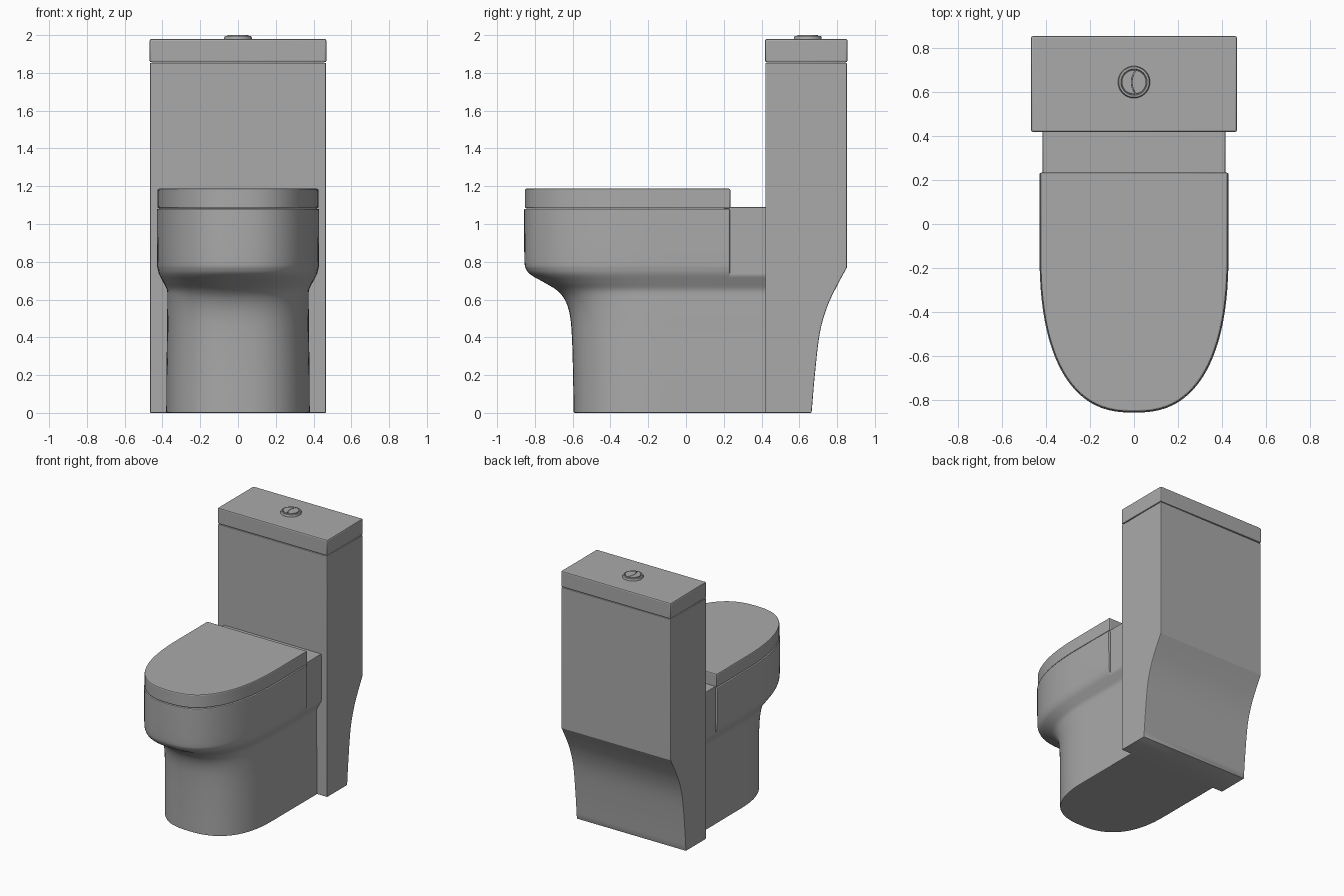
import bpy, bmesh, math
from mathutils import Vector

if "Cube" in bpy.data.objects:
    bpy.data.objects.remove(bpy.data.objects["Cube"])

ceramic = bpy.data.materials.new("grey ceramic")
ceramic.diffuse_color = (0.4, 0.4, 0.4, 1)
ceramic.use_nodes = True
ceramic.node_tree.nodes["Principled BSDF"].inputs["Base Color"].default_value = ceramic.diffuse_color


def loft(name, rings, bevel=0.0, sharp=22):
    """Skin a list of equal-length closed rings, cap the ends, bevel hard edges."""
    bm = bmesh.new()
    vs = [[bm.verts.new(p) for p in r] for r in rings]
    n = len(vs[0])
    for a, b in zip(vs, vs[1:]):
        for i in range(n):
            j = (i + 1) % n
            bm.faces.new((a[i], a[j], b[j], b[i]))
    bm.faces.new(vs[0][::-1])
    bm.faces.new(vs[-1])
    bmesh.ops.recalc_face_normals(bm, faces=bm.faces[:])
    if bevel:
        hard = [e for e in bm.edges if e.calc_face_angle(0) > math.radians(50)]
        bmesh.ops.bevel(bm, geom=hard, offset=bevel, segments=2, profile=0.5,
                        affect='EDGES', clamp_overlap=True)
    me = bpy.data.meshes.new(name)
    bm.to_mesh(me)
    bm.free()
    for p in me.polygons:
        p.use_smooth = True
    me.set_sharp_from_angle(angle=math.radians(sharp))
    me.materials.append(ceramic)
    ob = bpy.data.objects.new(name, me)
    bpy.context.collection.objects.link(ob)
    return ob


def spline(pts, steps=4):
    """Smooth curve through the points."""
    p = [Vector(q) for q in pts]
    p = [2 * p[0] - p[1]] + p + [2 * p[-1] - p[-2]]
    out = []
    for a, b, c, d in zip(p, p[1:], p[2:], p[3:]):
        for k in range(steps):
            t = k / steps
            out.append(0.5 * (2 * b + (c - a) * t + (2 * a - 5 * b + 4 * c - d) * t * t
                              + (3 * b - a - 3 * c + d) * t ** 3))
    return out + [p[-2]]


def u_ring(z, front, w, rear, n=48):
    """U-shaped outline: straight back, rounded front."""
    cy = -0.1
    pts = [(w, rear, z)]
    for i in range(n + 1):
        a = math.pi * i / n
        c, s = math.cos(a), abs(math.sin(a))
        pts.append((w * math.copysign(abs(c) ** 0.8, c), cy - (cy - front) * s ** 0.8, z))
    return pts + [(-w, rear, z)]


def box_ring(z, w, y0, y1):
    return [(w, y0, z), (w, y1, z), (-w, y1, z), (-w, y0, z)]


# Bowl and pedestal: (height, front y, half width)
profile = spline([(0, -0.595, 0.38), (0.2, -0.598, 0.379), (0.4, -0.604, 0.376),
                  (0.52, -0.615, 0.375), (0.6, -0.642, 0.374), (0.65, -0.685, 0.376),
                  (0.69, -0.75, 0.395), (0.73, -0.82, 0.416), (0.76, -0.846, 0.425),
                  (0.8, -0.855, 0.429), (0.95, -0.857, 0.43), (1.08, -0.857, 0.43)])
loft("bowl", [u_ring(z, f, w, 0.232) for z, f, w in profile], 0.006)

# Neck joining bowl and tank
neck = [box_ring(z, min(w, 0.415), 0.2, 0.43) for z, f, w in profile]
neck.append(box_ring(1.09, 0.415, 0.2, 0.43))
loft("neck", neck, 0.005)

# Seat lid
loft("seat_lid", [u_ring(z, -0.853, 0.426, 0.235) for z in (1.083, 1.187)], 0.008)

# Tank: side profile with a curved lower back
back = spline([(0.665, 0), (0.682, 0.2), (0.708, 0.42), (0.747, 0.56),
               (0.798, 0.67), (0.852, 0.77)])
side = [(0.42, 0)] + [tuple(p) for p in back] + [(0.852, 1.853), (0.42, 1.853)]
loft("tank", [[(x, y, z) for y, z in side] for x in (-0.466, 0.466)], 0.005)

# Tank lid
loft("tank_lid", [box_ring(z, 0.468, 0.418, 0.855) for z in (1.856, 1.98)], 0.01)

# Flush button: surrounding ring, then two push plates split by an arc
BY = 0.645


def circle(r, z, n=40):
    return [(r * math.cos(2 * math.pi * i / n), BY + r * math.sin(2 * math.pi * i / n), z)
            for i in range(n)]


loft("button_ring", [circle(r, z) for r, z in
                     ((0.073, 1.972), (0.073, 1.988), (0.069, 1.995), (0.06, 1.996),
                      (0.057, 1.988))], sharp=35)
for name, sgn in (("half_flush_plate", -1), ("full_flush_plate", 1)):
    R, gap = 0.054, 0.0015
    a0 = math.radians(82)
    sweep = 2 * (math.pi - a0) if sgn < 0 else -2 * a0
    outer = [(R * math.cos(a0 + sweep * i / 24), R * math.sin(a0 + sweep * i / 24))
             for i in range(25)]
    y_end = R * math.sin(a0)
    arc = []
    for i in range(1, 12):
        t = -1 + 2 * i / 12
        arc.append((0.0075 - 0.018 * (1 - t * t), t * y_end))
    outline = [(x + sgn * gap, y) for x, y in outer + arc]
    loft(name, [[(x, BY + y, z) for x, y in outline] for z in (1.98, 2.0)], 0.001)
